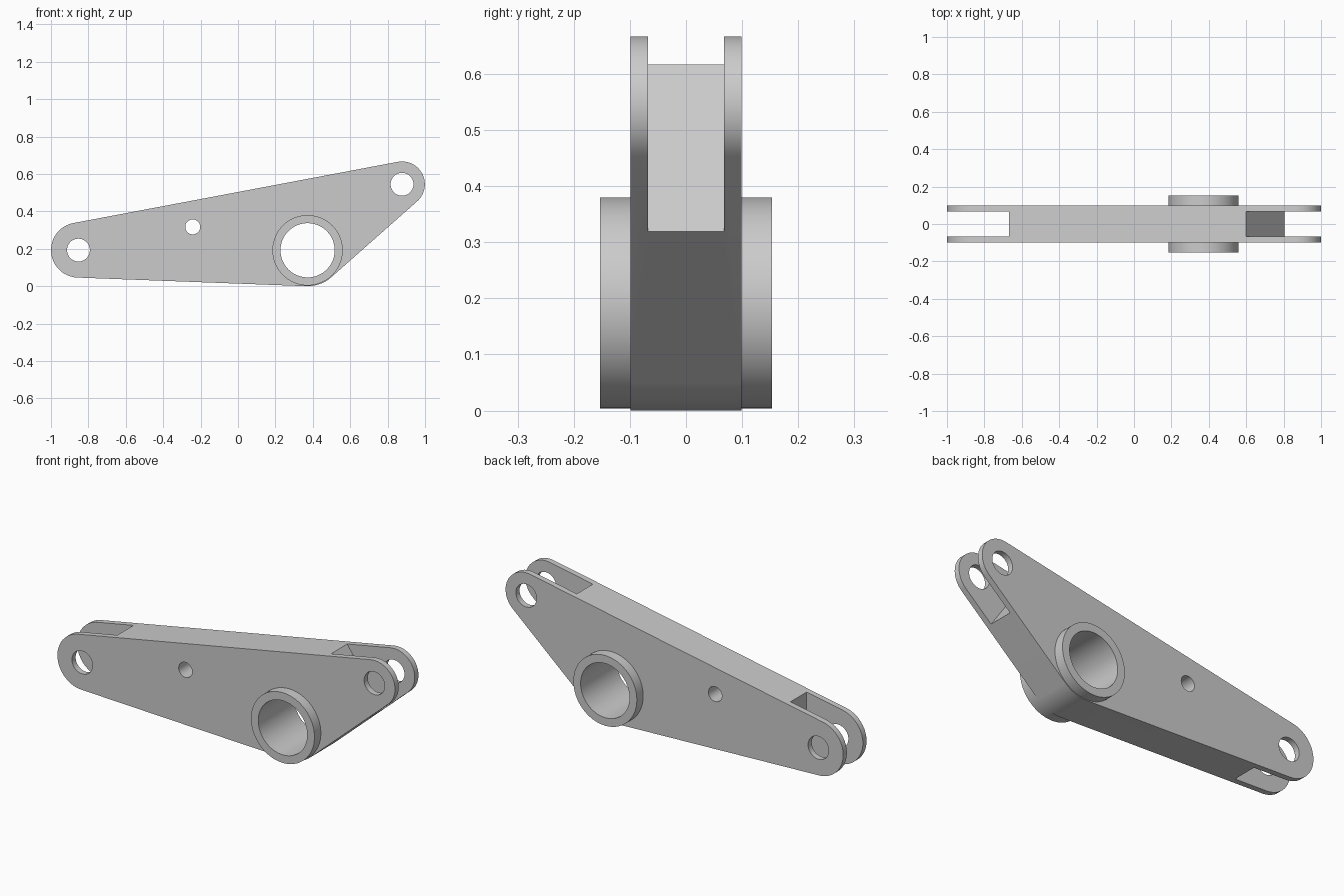
import bpy, bmesh, math
from mathutils import Matrix, Vector

if "Cube" in bpy.data.objects:
    bpy.data.objects.remove(bpy.data.objects["Cube"])

metal = bpy.data.materials.new("plain_grey")
metal.use_nodes = True
grey = (0.6, 0.6, 0.6, 1)
metal.diffuse_color = grey
metal.node_tree.nodes["Principled BSDF"].inputs["Base Color"].default_value = grey

# Centres in the x-z plane
LEFT, RIGHT, PIVOT, PIN = (-0.853, 0.193), (0.877, 0.545), (0.372, 0.192), (-0.242, 0.317)
HALF_PLATE, HALF_BOSS, HALF_SLOT = 0.099, 0.153, 0.068


def finish(name, bm):
    bmesh.ops.recalc_face_normals(bm, faces=bm.faces)
    mesh = bpy.data.meshes.new(name)
    bm.to_mesh(mesh)
    bm.free()
    mesh.materials.append(metal)
    obj = bpy.data.objects.new(name, mesh)
    bpy.context.collection.objects.link(obj)
    return obj


def cylinder(name, centre, radius, half):
    bm = bmesh.new()
    place = Matrix.Translation((centre[0], 0, centre[1])) @ Matrix.Rotation(math.pi / 2, 4, "X")
    bmesh.ops.create_cone(bm, cap_ends=True, segments=64, radius1=radius,
                          radius2=radius, depth=2 * half, matrix=place)
    return finish(name, bm)


def prism(name, outline, half):
    bm = bmesh.new()
    face = bm.faces.new([bm.verts.new((x, -half, z)) for x, z in outline])
    moved = bmesh.ops.extrude_face_region(bm, geom=[face])["geom"]
    bmesh.ops.translate(bm, vec=Vector((0, 2 * half, 0)),
                        verts=[v for v in moved if isinstance(v, bmesh.types.BMVert)])
    return finish(name, bm)


def tangent_angle(a, b):
    """Angle of the outward normal of the line touching circles a and b."""
    (ca, ra), (cb, rb) = a, b
    dx, dz = cb[0] - ca[0], cb[1] - ca[1]
    return math.atan2(dz, dx) - math.acos((ra - rb) / math.hypot(dx, dz))


def belt_outline(circles, steps=24):
    """Arcs joined by tangent lines around circles listed anticlockwise."""
    points = []
    for i, (centre, radius) in enumerate(circles):
        start = tangent_angle(circles[i - 1], circles[i])
        end = tangent_angle(circles[i], circles[(i + 1) % len(circles)])
        sweep = (end - start) % (2 * math.pi)
        for k in range(steps + 1):
            t = start + sweep * k / steps
            points.append((centre[0] + radius * math.cos(t), centre[1] + radius * math.sin(t)))
    return points


def combine(target, other, operation):
    mod = target.modifiers.new(operation.lower(), "BOOLEAN")
    mod.operation, mod.object, mod.solver = operation, other, "EXACT"
    bpy.context.view_layer.objects.active = target
    bpy.ops.object.modifier_apply(modifier=mod.name)
    bpy.data.objects.remove(other)


# Plate wrapped around three round ends
ends = [(PIVOT, 0.192), (RIGHT, 0.122), (LEFT, 0.147)]
arm = prism("rocker_arm", belt_outline(ends), HALF_PLATE)

# Pivot boss
combine(arm, cylinder("pivot_boss", PIVOT, 0.188, HALF_BOSS), "UNION")

# Fork slots at both ends
combine(arm, prism("left_slot", [(-1.2, -0.2), (-0.667, -0.2), (-0.667, 0.8), (-1.2, 0.8)],
                   HALF_SLOT), "DIFFERENCE")
combine(arm, prism("right_slot", [(0.461, 0.815), (0.944, 0.12), (1.4, 0.12), (1.4, 0.815)],
                   HALF_SLOT), "DIFFERENCE")

# Bores
for centre, radius in ((LEFT, 0.061), (RIGHT, 0.061), (PIVOT, 0.145), (PIN, 0.04)):
    combine(arm, cylinder("bore", centre, radius, 0.3), "DIFFERENCE")

bpy.ops.object.select_all(action="DESELECT")
arm.select_set(True)
bpy.context.view_layer.objects.active = arm
bpy.ops.object.shade_smooth_by_angle(angle=math.radians(30))
